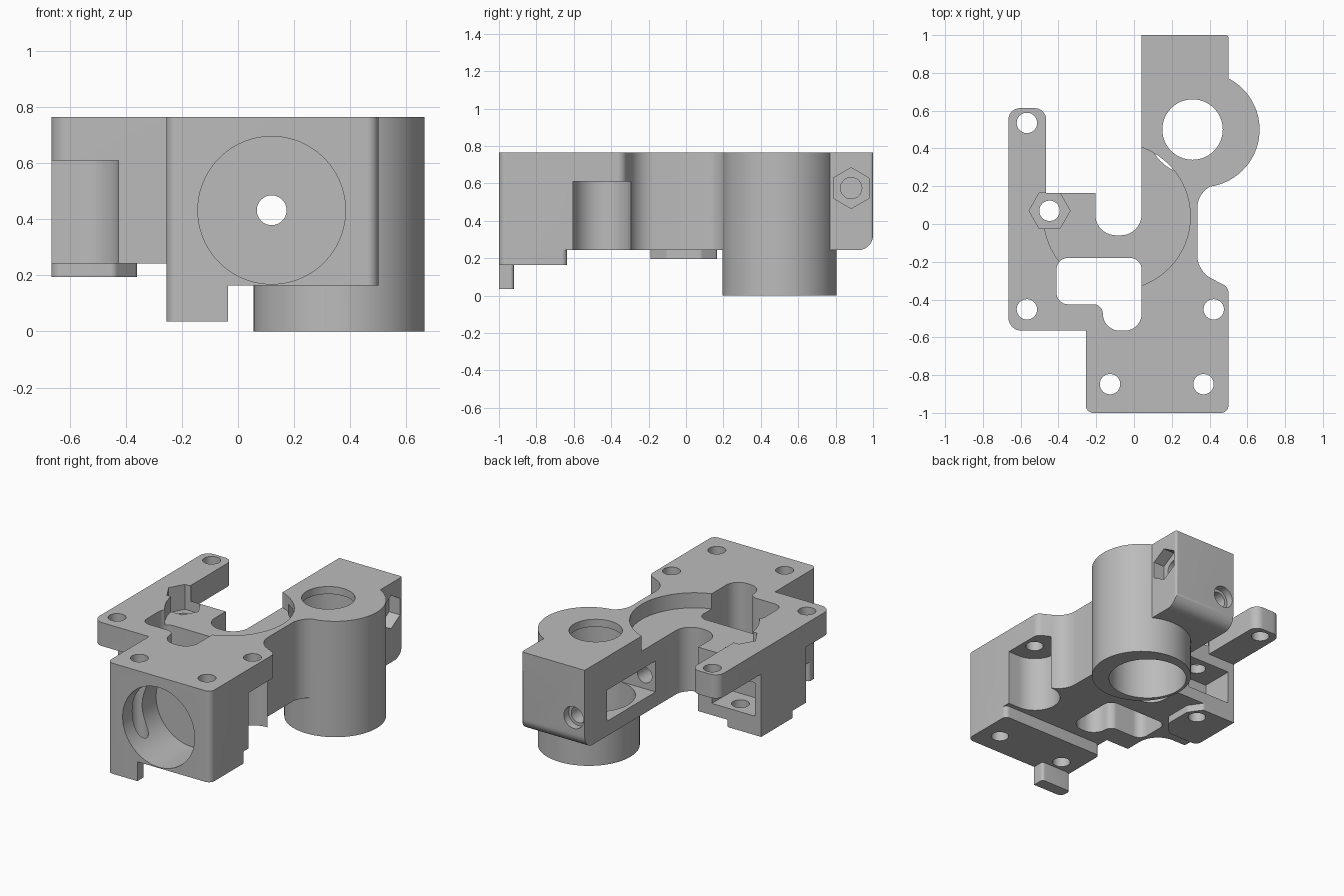
import bpy, bmesh, math
from mathutils import Vector

if "Cube" in bpy.data.objects:
    bpy.data.objects.remove(bpy.data.objects["Cube"])

TOP = 0.765
grey = bpy.data.materials.new("matte grey")
grey.diffuse_color = (0.5, 0.5, 0.5, 1)
grey.use_nodes = True
grey.node_tree.nodes["Principled BSDF"].inputs["Base Color"].default_value = grey.diffuse_color


def rounded(corners, steps=10):
    """Outline from (x, y, radius) corners, each rounded by an arc."""
    pts = []
    n = len(corners)
    for i, (x, y, r) in enumerate(corners):
        p = Vector((x, y))
        if r == 0:
            pts.append(p)
            continue
        a = (Vector(corners[i - 1][:2]) - p).normalized()
        b = (Vector(corners[(i + 1) % n][:2]) - p).normalized()
        half = a.angle(b) / 2
        c = p + (a + b).normalized() * r / math.sin(half)
        s = p + a * r / math.tan(half) - c
        e = p + b * r / math.tan(half) - c
        sweep = s.angle(e)
        for k in range(steps + 1):
            t = k / steps
            pts.append(c + (s * math.sin((1 - t) * sweep) + e * math.sin(t * sweep)) / math.sin(sweep))
    return pts


def circle(x, y, r, n=64, turn=0.0):
    return [(x + r * math.cos(turn + 2 * math.pi * i / n),
             y + r * math.sin(turn + 2 * math.pi * i / n)) for i in range(n)]


def rect(x0, x1, y0, y1):
    return [(x0, y0), (x1, y0), (x1, y1), (x0, y1)]


def prism(name, outline, lo, hi, axis="z"):
    """Extrude an outline along an axis between lo and hi."""
    place = {"z": lambda u, v, w: (u, v, w),
             "y": lambda u, v, w: (u, w, v),
             "x": lambda u, v, w: (w, u, v)}[axis]
    bm = bmesh.new()
    a = [bm.verts.new(place(p[0], p[1], lo)) for p in outline]
    b = [bm.verts.new(place(p[0], p[1], hi)) for p in outline]
    bm.faces.new(a)
    bm.faces.new(b)
    n = len(a)
    for i in range(n):
        bm.faces.new((a[i], a[(i + 1) % n], b[(i + 1) % n], b[i]))
    bmesh.ops.recalc_face_normals(bm, faces=bm.faces)
    me = bpy.data.meshes.new(name)
    bm.to_mesh(me)
    bm.free()
    me.materials.append(grey)
    ob = bpy.data.objects.new(name, me)
    bpy.context.collection.objects.link(ob)
    return ob


def combine(tool, operation):
    mod = body.modifiers.new(operation, "BOOLEAN")
    mod.operation = operation
    mod.solver = "EXACT"
    mod.object = tool
    bpy.context.view_layer.objects.active = body
    bpy.ops.object.modifier_apply(modifier=mod.name)
    bpy.data.objects.remove(tool)


def add(*args):
    combine(prism("addition", *args), "UNION")


def cut(*args):
    combine(prism("cutter", *args), "DIFFERENCE")


# Main plate outline
body = prism("mount_body", rounded([
    (0.04, 1, 0), (0.5, 1, 0.015), (0.5, 0.5, 0), (0.5, 0.235, 0), (0.335, 0.175, 0.13),
    (0.335, -0.25, 0.14), (0.5, -0.335, 0.05), (0.5, -1, 0.04), (-0.255, -1, 0.04),
    (-0.255, -0.565, 0), (-0.665, -0.565, 0.07), (-0.665, 0.613, 0.06),
    (-0.465, 0.613, 0.06), (-0.465, 0.165, 0), (-0.205, 0.165, 0),
    (-0.205, -0.06, 0.11), (0.04, -0.06, 0.11)]), 0.243, TOP)

# Tall bearing boss, deep front block, front lip and underside pad
add(circle(0.36, 0.5, 0.305, 96), 0, TOP)
add(rounded([(0.5, -1, 0.04), (-0.255, -1, 0.04), (-0.255, -0.635, 0.03),
             (0.5, -0.635, 0.03)]), 0.163, 0.4)
add(rounded([(-0.035, -1, 0), (-0.255, -1, 0.04), (-0.255, -0.92, 0.02),
             (-0.035, -0.92, 0.02)]), 0.035, 0.17)
add(rounded([(-0.665, -0.19, 0.04), (-0.44, -0.19, 0.03), (-0.36, -0.1, 0.03),
             (-0.36, 0.08, 0.03), (-0.42, 0.165, 0.02), (-0.665, 0.165, 0)]), 0.195, 0.28)

# Thin arm and the pockets below the two side flanges
cut(rect(-0.8, -0.4, 0.165, 0.7), 0.1, 0.61)
for x, y, r, side in ((-0.57, -0.45, 0.145, -1), (0.42, -0.45, 0.155, 1)):
    cut(circle(x, y, r), 0.2, 0.61)
    cut(rect(*sorted((x, x + side * 0.3)), y - r, y + r), 0.2, 0.61)
cut(rect(-0.8, -0.425, -0.7, -0.45), 0.2, 0.61)

# Round recess and the stepped window through the plate
cut(circle(-0.09, 0.04, 0.388, 96), 0.665, 0.9)
cut(rounded([(-0.41, -0.18, 0.06), (0.04, -0.18, 0.06), (0.04, -0.565, 0.09),
             (-0.165, -0.565, 0.09), (-0.165, -0.425, 0.05), (-0.41, -0.425, 0.06)]), 0.1, 0.9)

# Bearing bore with a smaller opening at the top, and its side window
cut(circle(0.31, 0.5, 0.238, 96), -0.1, 0.715)
cut(circle(0.31, 0.5, 0.16), 0.6, 0.9)
cut(rect(-0.05, 0.31, 0.26, 0.765), 0.34, 0.545)

# Front bore, long rod hole and its countersink
cut(circle(0.12, 0.432, 0.263, 96), -1.1, -0.65, "y")
cut(circle(0.12, 0.432, 0.053, 48), -0.8, 1.1, "y")
cut(circle(0.12, 0.432, 0.072, 48), 0.95, 1.1, "y")

# Nut cavity and vertical hexagonal nut trap
cut(rect(-0.62, -0.305, -0.05, 0.3), 0.32, 0.54)
cut(circle(-0.447, 0.07, 0.109, 6), 0.6, 0.9)

# Vertical screw holes
for x, y in ((-0.567, 0.535), (-0.567, -0.452), (0.422, -0.452),
             (-0.127, -0.848), (0.368, -0.848), (-0.447, 0.07)):
    cut(circle(x, y, 0.054, 40), -0.1, 0.9)

# Side nut trap with a blind screw hole
cut(circle(0.883, 0.575, 0.109, 6, math.pi / 2), 0.42, 0.7, "x")
cut(circle(0.883, 0.575, 0.057, 40), 0.2, 0.7, "x")

# Rounded lower back edge
R = 0.08
arc = [(1 - R + R * math.cos(a), 0.243 + R - R * math.sin(a))
       for a in (math.pi / 2 * i / 10 for i in range(11))]
cut(arc + [(1 - R, 0.2), (1.1, 0.2), (1.1, 0.243 + R)], -0.1, 0.7, "x")

# Smooth curved walls, sharp edges
bpy.ops.object.select_all(action="DESELECT")
body.select_set(True)
bpy.context.view_layer.objects.active = body
bpy.ops.object.shade_smooth_by_angle(angle=math.radians(25))
